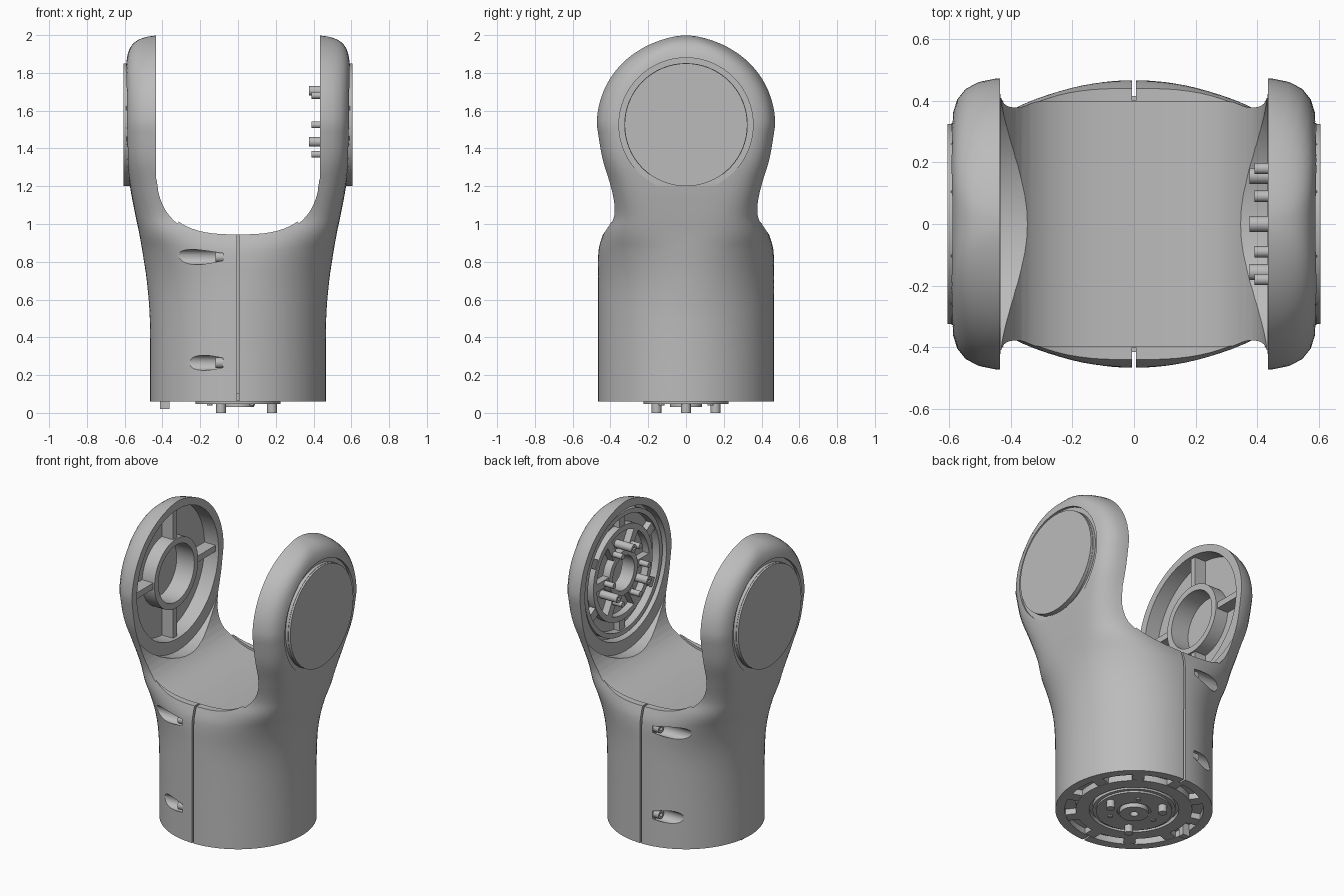
import bpy, bmesh
from math import sin, cos, pi
from mathutils import Matrix, Vector

if "Cube" in bpy.data.objects:
    bpy.data.objects.remove(bpy.data.objects["Cube"])

grey = bpy.data.materials.new("plain grey")
grey.use_nodes = True
grey.diffuse_color = (0.5, 0.5, 0.5, 1)
grey.node_tree.nodes["Principled BSDF"].inputs["Base Color"].default_value = (0.5, 0.5, 0.5, 1)

HUB_Z, DISC_R, DISC_X, BASE_Z = 1.525, 0.478, 0.595, 0.06


def finish(name, bm):
    bmesh.ops.recalc_face_normals(bm, faces=bm.faces)
    mesh = bpy.data.meshes.new(name)
    bm.to_mesh(mesh)
    bm.free()
    mesh.materials.append(grey)
    ob = bpy.data.objects.new(name, mesh)
    bpy.context.collection.objects.link(ob)
    return ob


def loft(name, rings, closed=False):
    """Skin a list of equal-length point rings; closed joins last to first."""
    bm = bmesh.new()
    rows = [[bm.verts.new(p) for p in ring] for ring in rings]
    pairs = list(zip(rows, rows[1:]))
    if closed:
        pairs.append((rows[-1], rows[0]))
    else:
        bm.faces.new(rows[0])
        bm.faces.new(rows[-1])
    for a, b in pairs:
        for i in range(len(a)):
            j = (i + 1) % len(a)
            bm.faces.new((a[i], a[j], b[j], b[i]))
    return finish(name, bm)


def tube(name, axis, inner, outer, lo, hi, center=(0, 0, 0), sides=64):
    """Ring or solid disc around x or z, between lo and hi on that axis."""
    def circle(r, h):
        pts = []
        for i in range(sides):
            u, v = r * cos(2 * pi * i / sides), r * sin(2 * pi * i / sides)
            local = Vector((h, u, v)) if axis == "X" else Vector((u, v, h))
            pts.append(local + Vector(center))
        return pts
    if inner == 0:
        return loft(name, [circle(outer, lo), circle(outer, hi)])
    corners = [(inner, lo), (outer, lo), (outer, hi), (inner, hi)]
    return loft(name, [circle(r, h) for r, h in corners], closed=True)


def box(name, center, size, matrix=Matrix()):
    bm = bmesh.new()
    place = matrix @ Matrix.Translation(center) @ Matrix.Diagonal((*size, 1))
    bmesh.ops.create_cube(bm, size=1, matrix=place)
    return finish(name, bm)


def spoke(name, angle, r0, r1, x0, x1, width):
    """Radial bar on an arm's inner side."""
    turn = Matrix.Translation((0, 0, HUB_Z)) @ Matrix.Rotation(angle, 4, "X")
    return box(name, ((x0 + x1) / 2, (r0 + r1) / 2, 0), (abs(x1 - x0), r1 - r0, width), turn)


# Body sections: height, half width, half depth, squareness
KEYS = [(BASE_Z, 0.465, 0.465, 2), (0.5, 0.467, 0.465, 2), (0.7, 0.483, 0.465, 2.05),
        (0.86, 0.507, 0.463, 2.4), (0.95, 0.523, 0.438, 3.1), (1.05, 0.544, 0.402, 4),
        (1.2, 0.572, 0.418, 5.2), (1.35, 0.59, 0.452, 6.8), (HUB_Z, DISC_X, DISC_R, 8)]


def section(z, a, b, n, count=96):
    pts = []
    for i in range(count):
        c, s = cos(2 * pi * i / count), sin(2 * pi * i / count)
        r = (abs(c) ** n + abs(s) ** n) ** (-1 / n)
        pts.append((a * r * c, b * r * s, z))
    return pts


def slope(i, k):
    p, q = KEYS[max(i - 1, 0)], KEYS[min(i + 1, len(KEYS) - 1)]
    return (q[k] - p[k]) / (q[0] - p[0])


rings = []
for i in range(len(KEYS) - 1):
    p, q = KEYS[i], KEYS[i + 1]
    d = q[0] - p[0]
    for step in range(5):
        t = step / 5
        vals = [(1 + 2 * t) * (1 - t) ** 2 * p[k] + t * (1 - t) ** 2 * d * slope(i, k)
                + t * t * (3 - 2 * t) * q[k] - t * t * (1 - t) * d * slope(i + 1, k)
                for k in (1, 2, 3)]
        rings.append(section(p[0] + t * d, *vals))
for i in range(25):
    f = sin(i / 24 * (pi / 2 - 0.02))
    wide = DISC_X * (1 - f ** 8) ** 0.125
    rings.append(section(HUB_Z + DISC_R * f, wide, DISC_R * (1 - f * f) ** 0.5, 8 - 5.3 * f * f))
body = loft("yoke_body", rings)


def saddle(half, drop, depth):
    """U-shaped prism between the arms."""
    prof = [(half, 2.2), (-half, 2.2)]
    for i in range(41):
        a = pi * i / 40
        c, s = -cos(a), sin(a)
        r = (abs(c) ** 2.8 + abs(s) ** 2.8) ** (-1 / 2.8)
        prof.append((half * r * c, 1.345 - drop - 0.4 * r * s))
    return loft("cutter", [[(x, y, z) for x, z in prof] for y in (-depth, depth)])


hub = (0, 0, HUB_Z)
cutters = [saddle(0.435, 0, 1), saddle(0.434, 0.015, 0.395)]
for side in (-1, 1):
    # Arm pocket, saddle scoop, hub bore and groove round the cap
    cutters += [tube("cutter", "X", 0, 0.42, side * 0.42, side * 0.535, hub),
                tube("cutter", "X", 0, 0.5, side * 0.28, side * 0.433, hub),
                tube("cutter", "X", 0, 0.185, side * 0.52, side * 0.575, hub),
                tube("cutter", "X", 0.327, 0.355, side * 0.572, side * 0.65, hub)]
    # Seam between the two shells, and screw pockets
    cutters.append(box("cutter", (0, side * 0.45, 0.5), (0.012, 0.1, 1.2)))
    for z in (0.265, 0.825):
        cutters.append(tube("cutter", "X", 0, 0.04, -0.6, -0.08, (0, side * 0.427, z), 24))
cutters.append(tube("cutter", "Z", 0.345, 0.41, 0.03, 0.1))
cutters.append(tube("cutter", "Z", 0.245, 0.265, 0.03, 0.085))

for c in cutters:
    c.hide_render = True
    mod = body.modifiers.new("cut", "BOOLEAN")
    mod.operation, mod.solver, mod.object = "DIFFERENCE", "EXACT", c
bpy.context.view_layer.update()
cut = bpy.data.meshes.new_from_object(body.evaluated_get(bpy.context.evaluated_depsgraph_get()))
body.modifiers.clear()
body.data = cut
for c in cutters:
    bpy.data.objects.remove(c)

# Caps on the outer sides and screw heads in the pockets
for side, label in ((-1, "right"), (1, "left")):
    tube(label + "_cap", "X", 0, 0.325, side * 0.572, side * 0.605, hub)
    for z in (0.265, 0.825):
        tube("screw_head", "X", 0.012, 0.028, -0.12, -0.07, (0, side * 0.427, z), 24)

# Right arm: bearing ring with four ribs
tube("bearing_ring", "X", 0.185, 0.225, -0.54, -0.445, hub)
for k in range(4):
    spoke("right_rib", k * pi / 2, 0.22, 0.425, -0.54, -0.455, 0.04)

# Left arm: drive flange with rings, spokes and pins
tube("drive_plate", "X", 0.11, 0.42, 0.5, 0.54, hub)
for inner, outer, x in ((0.37, 0.4, 0.45), (0.27, 0.305, 0.455), (0.11, 0.145, 0.45)):
    tube("drive_ring", "X", inner, outer, x, 0.51, hub)
for k in range(6):
    a = k * pi / 3
    spoke("drive_spoke", a, 0.14, 0.275, 0.455, 0.51, 0.05)
    spoke("drive_tab", a + pi / 6, 0.3, 0.375, 0.46, 0.51, 0.06)
    tube("small_pin", "X", 0, 0.018, 0.39, 0.51, (0, 0.18 * cos(a), HUB_Z + 0.18 * sin(a)), 16)
for k in range(3):
    a = pi / 2 + k * 2 * pi / 3
    tube("large_pin", "X", 0.01, 0.026, 0.375, 0.51,
         (0, 0.18 * cos(a), HUB_Z + 0.18 * sin(a)), 16)

# Underside: stepped end plate, locating pins and channel blocks
tube("end_plate", "Z", 0.1, 0.225, 0.048, 0.065)
tube("end_hub", "Z", 0.025, 0.085, 0.03, 0.065)
for k in range(3):
    a = k * 2 * pi / 3
    tube("locating_pin", "Z", 0, 0.026, 0, 0.06, (0.18 * cos(a), 0.18 * sin(a), 0), 20)
    tube("plate_screw", "Z", 0, 0.015, 0.04, 0.06, (-0.15 * cos(a), -0.15 * sin(a), 0), 12)
for k in range(10):
    turn = Matrix.Rotation(k * pi / 5 + pi / 10, 4, "Z")
    box("channel_block", (0.378, 0, 0.082), (0.075, 0.07, 0.04), turn)
box("index_tab", (-0.388, 0, 0.06), (0.05, 0.04, 0.08))

# Smooth the curved faces, keep edges sharp
bpy.ops.object.select_all(action="DESELECT")
for ob in bpy.context.collection.objects:
    if ob.type == "MESH" and grey.name in ob.data.materials:
        ob.select_set(True)
        bpy.context.view_layer.objects.active = ob
bpy.ops.object.shade_smooth_by_angle(angle=pi / 6)
